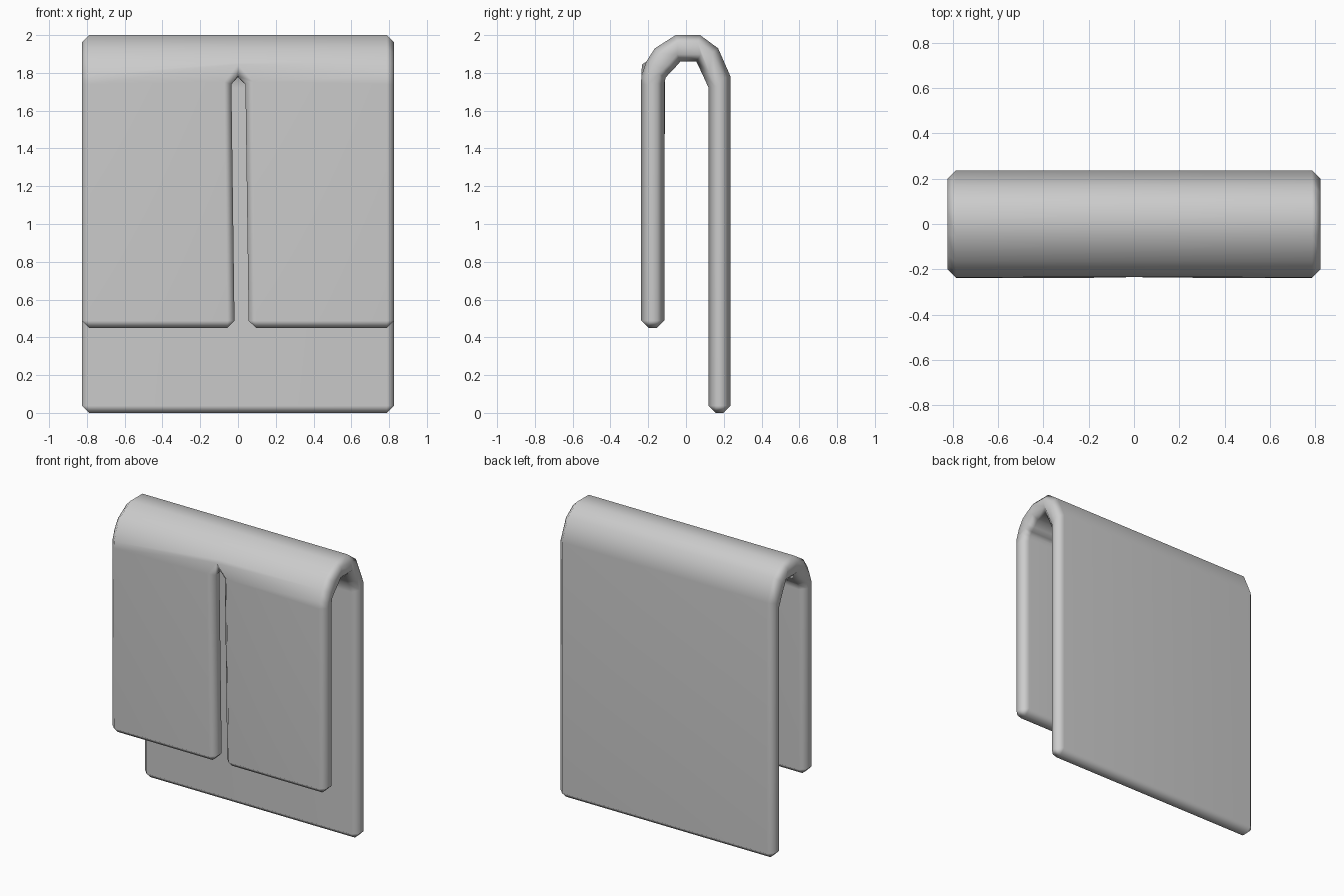
import bpy, bmesh

if "Cube" in bpy.data.objects:
    bpy.data.objects.remove(bpy.data.objects["Cube"])

HALF = 0.825      # half width
CHAMFER = 0.038

# folded sheet section, front flap -> bend -> back panel: (outer y, z, inner y, z)
section = [
    (-0.237, 0.45, -0.115, 0.45),
    (-0.238, 1.74, -0.115, 1.74),
    (-0.236, 1.785, -0.108, 1.775),
    (-0.21, 1.86, -0.09, 1.795),
    (-0.165, 1.93, -0.065, 1.82),
    (-0.055, 2.0, -0.03, 1.86),
    (0.075, 2.0, 0.055, 1.86),
    (0.17, 1.93, 0.088, 1.79),
    (0.236, 1.78, 0.12, 1.72),
    (0.236, 0.0, 0.12, 0.0),
]
# slot edges on the first two rows; the halves meet at x = 0 from row 2 on
slot = {0: (-0.018, 0.057), 1: (-0.035, 0.04)}

bm = bmesh.new()
cache = {}


def vert(x, y, z):
    key = (x, y, z)
    if key not in cache:
        cache[key] = bm.verts.new(key)
    return cache[key]


def rows(xs):
    outer = [[vert(x, s[0], s[1]) for x in xs(i)] for i, s in enumerate(section)]
    inner = [[vert(x, s[2], s[3]) for x in xs(i)] for i, s in enumerate(section)]
    return outer, inner


left = lambda i: (-HALF, slot.get(i, (0.0, 0.0))[0])
right = lambda i: (slot.get(i, (0.0, 0.0))[1], HALF)

# outer and inner skins of each half, with rims where there is no neighbour
skins, walls = set(), set()
for xs, rim, seam in ((left, 0, 1), (right, 1, 0)):
    out, inn = rows(xs)
    last = len(section) - 1
    for i in range(last):
        for g in (out, inn):
            skins.add(bm.faces.new((g[i][0], g[i][1], g[i + 1][1], g[i + 1][0])))
        for c in ((rim, seam) if i < 2 else (rim,)):
            walls.add(bm.faces.new((out[i][c], out[i + 1][c], inn[i + 1][c], inn[i][c])))
    for i in (0, last):
        walls.add(bm.faces.new((out[i][0], out[i][1], inn[i][1], inn[i][0])))
bmesh.ops.recalc_face_normals(bm, faces=bm.faces[:])

# chamfer every rim edge and the flap / panel corners
edges = []
for e in bm.edges:
    n_wall = sum(f in walls for f in e.link_faces)
    corner = n_wall == 2 and max(v.co.z for v in e.verts) < 0.5
    if n_wall == 1 or corner:
        edges.append(e)
bmesh.ops.bevel(bm, geom=edges, offset=CHAMFER, offset_type='OFFSET',
                segments=1, profile=0.5, affect='EDGES', clamp_overlap=False)
bmesh.ops.recalc_face_normals(bm, faces=bm.faces[:])
for f in bm.faces:
    f.smooth = True

mesh = bpy.data.meshes.new("folded_clip")
bm.to_mesh(mesh)
bm.free()
clip = bpy.data.objects.new("folded_clip", mesh)
bpy.context.collection.objects.link(clip)

# keep the broad panels flat while the chamfers shade softly
clip.modifiers.new("flat_panels", 'WEIGHTED_NORMAL')
